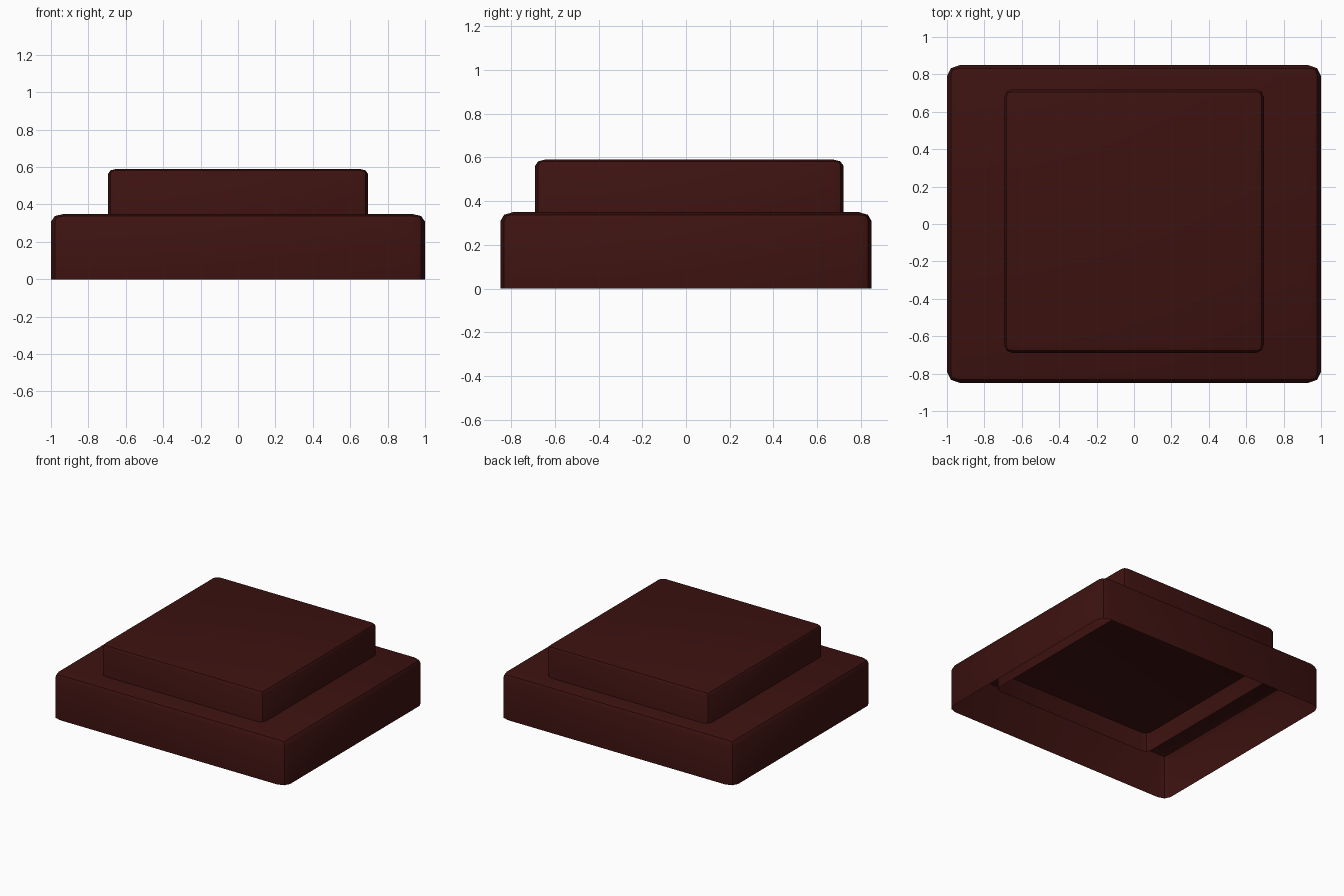
import bpy, bmesh

if "Cube" in bpy.data.objects:
    bpy.data.objects.remove(bpy.data.objects["Cube"])

mat = bpy.data.materials.new("dark_red")
mat.diffuse_color = (0.045, 0.006, 0.005, 1)
mat.use_nodes = True
mat.node_tree.nodes["Principled BSDF"].inputs["Base Color"].default_value = mat.diffuse_color


def open_block(name, lo, hi, bevel, squash):
    """Hollow single-skin block, open underneath, rounded top and upright edges.
    The bevel is made on a stretched box, then squashed to its final size."""
    bm = bmesh.new()
    bmesh.ops.create_cube(bm, size=1)
    size = [h - l for l, h in zip(lo, hi)]
    mid = [(h + l) / 2 for l, h in zip(lo, hi)]
    bmesh.ops.scale(bm, vec=[s / q for s, q in zip(size, squash)], verts=bm.verts)
    bottom = [f for f in bm.faces if f.normal.z < -0.5]
    bmesh.ops.delete(bm, geom=bottom, context='FACES_ONLY')
    edges = [e for e in bm.edges if not e.is_boundary]
    bmesh.ops.bevel(bm, geom=edges, offset=bevel, segments=2, profile=0.5,
                    affect='EDGES', clamp_overlap=True)
    bmesh.ops.scale(bm, vec=squash, verts=bm.verts)
    bmesh.ops.translate(bm, vec=mid, verts=bm.verts)
    bm.normal_update()
    me = bpy.data.meshes.new(name)
    bm.to_mesh(me)
    bm.free()
    me.materials.append(mat)
    ob = bpy.data.objects.new(name, me)
    bpy.context.collection.objects.link(ob)
    bpy.ops.object.select_all(action='DESELECT')
    ob.select_set(True)
    bpy.context.view_layer.objects.active = ob
    bpy.ops.object.shade_smooth_by_angle()
    return ob


# Wide lower step
open_block("lower_step", (-1, -0.85, 0), (1, 0.85, 0.35), 0.07, (1, 0.85, 0.6))
# Narrow upper step, its open skirt hanging below the lower step's top
open_block("upper_step", (-0.695, -0.69, 0.2), (0.695, 0.72, 0.59), 0.045, (1, 1, 0.6))
